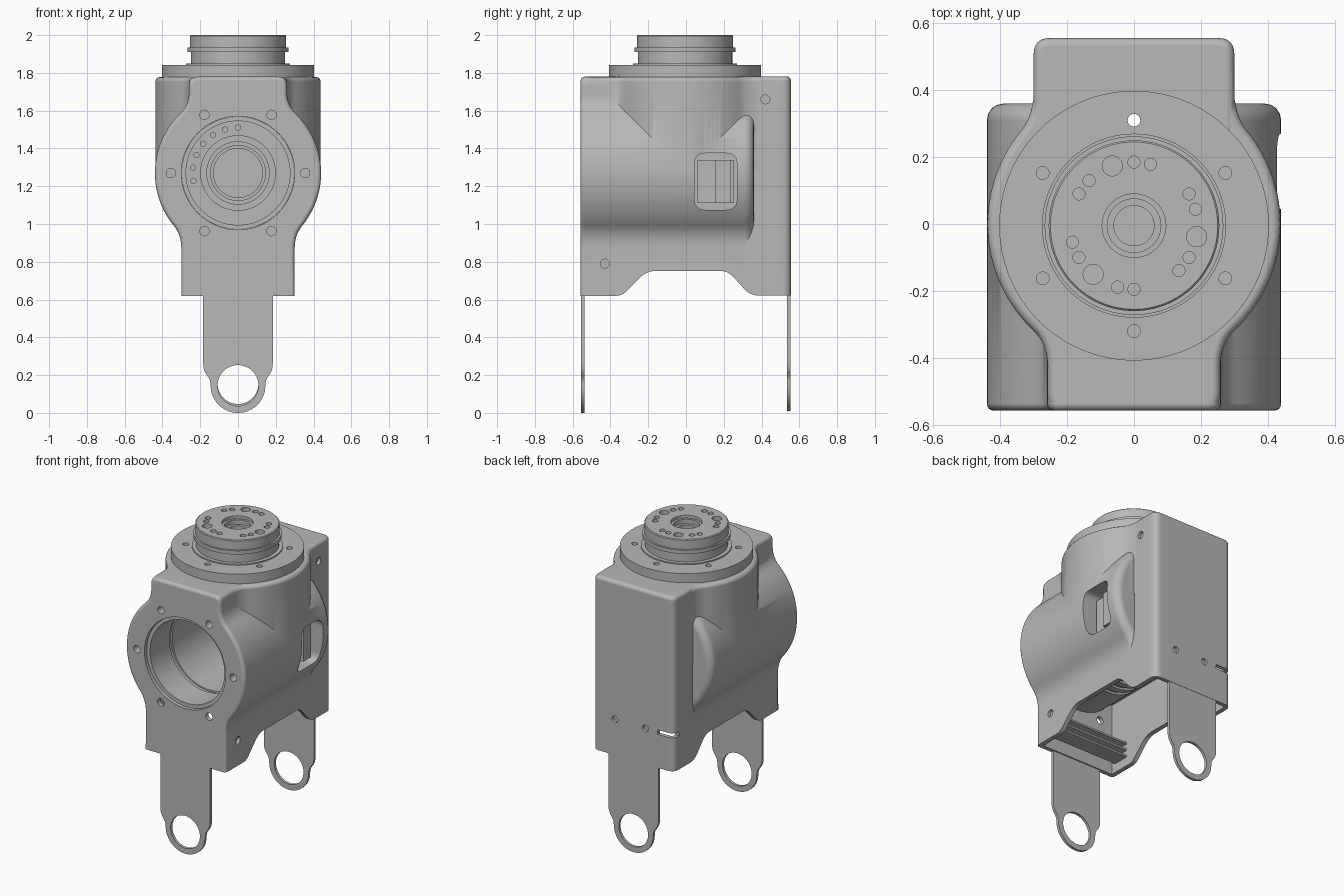
import bpy, bmesh
from math import cos, sin, pi, radians
from mathutils import Matrix, Vector

if "Cube" in bpy.data.objects:
    bpy.data.objects.remove(bpy.data.objects["Cube"])

grey = bpy.data.materials.new("machined_grey")
grey.use_nodes = True
grey.diffuse_color = (0.48, 0.48, 0.48, 1)
grey.node_tree.nodes["Principled BSDF"].inputs["Base Color"].default_value = grey.diffuse_color

AXLE = 1.27      # height of the horizontal bore
RADIUS = 0.44    # outer radius of both barrels


def place(axis, u, v, w):
    return {"x": (w, u, v), "y": (u, w, v), "z": (u, v, w)}[axis]


def finish(name, bm):
    bmesh.ops.remove_doubles(bm, verts=bm.verts, dist=1e-5)
    bmesh.ops.recalc_face_normals(bm, faces=bm.faces)
    mesh = bpy.data.meshes.new(name)
    bm.to_mesh(mesh)
    bm.free()
    mesh.materials.append(grey)
    obj = bpy.data.objects.new(name, mesh)
    bpy.context.collection.objects.link(obj)
    return obj


def arc(cx, cy, r, start, end, n):
    angles = [radians(start + (end - start) * i / n) for i in range(n + 1)]
    return [(cx + r * cos(a), cy + r * sin(a)) for a in angles]


def quad(p, c, q, n=6):
    p, c, q = Vector(p), Vector(c), Vector(q)
    ts = [i / n for i in range(n + 1)]
    return [tuple(p * (1 - t) ** 2 + c * 2 * t * (1 - t) + q * t * t) for t in ts]


def mirrored(half):
    return half + [(-x, y) for x, y in reversed(half)]


def prism(name, outline, axis, a, b, rim_a=0, rim_b=0):
    """Extrude an outline, rounding the rims of its two ends."""
    pts = []
    for p in outline:
        if not pts or (Vector(p) - pts[-1]).length > 1e-4:
            pts.append(Vector(p))
    if (pts[0] - pts[-1]).length < 1e-4:
        pts.pop()
    n = len(pts)
    area = sum(pts[i - 1].cross(pts[i]) for i in range(n))
    side = 1 if area > 0 else -1
    normals = []
    for i in range(n):
        d = (pts[i] - pts[i - 1]).normalized() + (pts[(i + 1) % n] - pts[i]).normalized()
        normals.append(Vector((-d.y, d.x)).normalized() * side)

    def rim(r):
        angles = [pi / 2 * k / 4 for k in range(5)] if r else [pi / 2]
        return [(r * (1 - sin(t)), r * (1 - cos(t))) for t in angles]
    levels = [(i, a + d) for i, d in rim(rim_a)]
    levels += [(i, b - d) for i, d in reversed(rim(rim_b))]
    bm = bmesh.new()
    rows = []
    for inset, w in levels:
        rows.append([bm.verts.new(place(axis, *(p + m * inset), w)) for p, m in zip(pts, normals)])
    for low, high in zip(rows, rows[1:]):
        for i in range(n):
            bm.faces.new((low[i - 1], low[i], high[i], high[i - 1]))
    bm.faces.new(rows[0])
    bm.faces.new(rows[-1])
    return finish(name, bm)


def lathe(name, profile, axis, cu, cv, seg=72):
    bm = bmesh.new()
    rows = []
    for k in range(seg):
        t = 2 * pi * k / seg
        rows.append([bm.verts.new(place(axis, cu + r * cos(t), cv + r * sin(t), h)) for r, h in profile])
    for k in range(seg):
        for i in range(len(profile)):
            if profile[i - 1][0] + profile[i][0] > 0:
                quad_verts = (rows[k - 1][i - 1], rows[k - 1][i], rows[k][i], rows[k][i - 1])
                bm.faces.new(quad_verts)
    return finish(name, bm)


def box(name, x0, x1, y0, y1, z0, z1):
    return prism(name, [(x0, y0), (x1, y0), (x1, y1), (x0, y1)], "z", z0, z1)


def drill(holes, axis, depth):
    """Several round cutters, each reaching depth to both sides of its point."""
    turn = {"x": Matrix.Rotation(pi / 2, 4, "Y"), "y": Matrix.Rotation(pi / 2, 4, "X"), "z": Matrix()}[axis]
    bm = bmesh.new()
    for x, y, z, r in holes:
        bmesh.ops.create_cone(bm, cap_ends=True, segments=24, radius1=r, radius2=r, depth=2 * depth,
                              matrix=Matrix.Translation((x, y, z)) @ turn)
    return finish("cutter", bm)


def combine(obj, other, operation="DIFFERENCE"):
    mod = obj.modifiers.new("bool", "BOOLEAN")
    mod.operation, mod.solver, mod.object = operation, "EXACT", other
    bpy.context.view_layer.objects.active = obj
    bpy.ops.object.modifier_apply(modifier=mod.name)
    bpy.data.objects.remove(other)


# Housing: front-facing profile along y
def on_axle(a):
    return arc(0, AXLE, RADIUS, a, a, 1)[0]


half = quad((.21, 1.78), (.26, 1.78), (.26, 1.73))
half += quad((.26, 1.69), (.26, 1.625), on_axle(45))
half += arc(0, AXLE, RADIUS, 45, -38, 28)
half += quad(on_axle(-38), (.30, .948), (.30, .87)) + [(.30, .5)]
housing = prism("housing", mirrored(half), "y", -.558, .36, .022, .05)

# Upright barrel with front and rear shoulders
R = RADIUS - .002
half = quad((.245, .55), (.297, .55), (.297, .50)) + quad((.297, .43), (.297, .33), arc(0, 0, R, 40, 40, 1)[0])
half += arc(0, 0, R, 40, -46, 28)
half += quad(arc(0, 0, R, -46, -46, 1)[0], (.258, -.355), (.258, -.43))
half += quad((.258, -.506), (.258, -.556), (.208, -.556))
combine(housing, prism("barrel", mirrored(half), "z", AXLE, 1.778, 0, .025), "UNION")

# Tall rear block
half = quad((.25, .556), (.30, .556), (.30, .506)) + quad((.30, .29), (.30, .24), (.25, .24))
combine(housing, prism("rear_block", mirrored(half), "z", .5, 1.782, 0, .025), "UNION")

# Shaped lower edge, open underside and main bore
edge = [(-1, .3), (-1, .62), (-.40, .62)] + quad((-.37, .62), (-.34, .62), (-.32, .64))
edge += quad((-.25, .71), (-.21, .752), (-.16, .752)) + quad((.18, .752), (.22, .752), (.25, .72))
edge += quad((.31, .655), (.34, .622), (.38, .622)) + [(1, .622), (1, .3)]
combine(housing, prism("cutter", edge, "x", -.7, .7))
combine(housing, box("cutter", -.27, .27, -.53, .53, .4, 1.1))
combine(housing, lathe("cutter", [(0, -.7), (.30, -.7), (.30, .48), (0, .48)], "y", 0, AXLE))

# Side window pocket on the left side
u0, u1, v0, v1, c = .045, .27, 1.075, 1.375, .06
window = quad((u0, v0 + c), (u0, v0), (u0 + c, v0)) + quad((u1 - c, v0), (u1, v0), (u1, v0 + c))
window += quad((u1, v1 - c), (u1, v1), (u1 - c, v1)) + quad((u0 + c, v1), (u0, v1), (u0, v1 - c))
combine(housing, prism("cutter", window, "x", .315, .6))

# Screw holes and rear slot
front_holes = [(x, -.558, z, .025) for x, z in arc(0, AXLE, .355, 0, 300, 5)]
combine(housing, drill(front_holes, "y", .06))
combine(housing, drill([(.135, .556, .86, .022), (-.09, .556, .86, .022)], "y", .02))
combine(housing, drill([(.30, .42, 1.66, .024), (.30, -.43, .79, .024)], "x", .02))
combine(housing, drill([(0, .31, 1.7, .019)], "z", .3))
combine(housing, box("cutter", -.4, -.18, .5, .7, .845, .875))

# Output hub: flange, neck, snap ring and cap with stepped centre hole
hub = lathe("output_hub", [(0, 1.76), (.403, 1.76), (.403, 1.842), (.275, 1.842), (.275, 1.85), (.25, 1.85),
                           (.25, 1.91), (.267, 1.91), (.267, 1.935), (.255, 1.935), (.255, 1.995), (.25, 2),
                           (.095, 2), (.095, 1.98), (.08, 1.98), (.08, 1.95), (.06, 1.95),
                           (.06, 1.86), (0, 1.86)], "z", 0, -.005, 96)
combine(hub, drill([(x, y, 1.842, .019) for x, y in arc(0, -.005, .315, 90, 390, 5)], "z", .1))
cap_holes = [(x, y, 2, .018) for s in (75, 90) for x, y in arc(0, -.005, .19, s, s + 300, 5)]
cap_holes += [(x, y, 2, .03) for x, y in arc(0, -.005, .19, 110, 350, 2)]
combine(hub, drill(cap_holes, "z", .04))

# Ribbed sleeve lining the bore
sleeve = [(.275, .25), (.275, -.30), (.285, -.30), (.285, -.33), (.275, -.33), (.275, -.535), (.299, -.535)]
for k in range(7):
    y = -.25 + k * .07
    sleeve += [(.299, y), (.285, y), (.285, y + .03), (.299, y + .03)]
lathe("bore_sleeve", sleeve + [(.299, .25)], "y", 0, AXLE)

# Inner drive flange at the end of the bore
flange = lathe("inner_flange", [(0, .27), (.28, .27), (.28, .18), (.20, .18), (.20, .14), (.165, .14),
                                (.165, .16), (.145, .16), (.145, .20), (.13, .20), (.13, .23), (0, .23)],
               "y", 0, AXLE)
combine(flange, drill([(x, .18, z, .014) for x, z in arc(0, AXLE, .24, 90, 190, 6)], "y", .03))

# Connector blocks inside the window
box("connector_base", .30, .345, .06, .255, 1.11, 1.34)
box("connector_bar", .30, .375, .155, .235, 1.11, 1.34)

# Channel rail inside the lower front
box("rail_web", -.27, .27, -.45, -.435, .68, .78)
for z in (.68, .725, .77):
    box("rail_lip", -.27, .27, -.50, -.39, z, z + .012)

# Hanging straps with ring ends
half = [(.184, .68), (.184, .28)] + quad((.184, .26), (.184, .225), (.165, .20))
half += quad((.155, .185), (.147, .175), (.145, .145)) + arc(0, .145, .145, -8, -90, 20)
for name, y, lift in (("front_strap", -.556, 0), ("rear_strap", .536, .01)):
    strap = prism(name, [(x, z + lift) for x, z in mirrored(half)], "y", y, y + .018)
    ring = lathe("cutter", [(0, -.7), (.108, -.7), (.108, .7), (0, .7)], "y", 0, .145 + lift)
    combine(strap, ring)

# Smooth shading with crisp edges
for obj in bpy.context.collection.objects:
    if obj.type == "MESH" and grey.name in obj.data.materials:
        bpy.ops.object.select_all(action="DESELECT")
        obj.select_set(True)
        bpy.context.view_layer.objects.active = obj
        bpy.ops.object.shade_smooth_by_angle(angle=radians(32))
        normals = obj.modifiers.new("normals", "WEIGHTED_NORMAL")
        normals.keep_sharp = True
